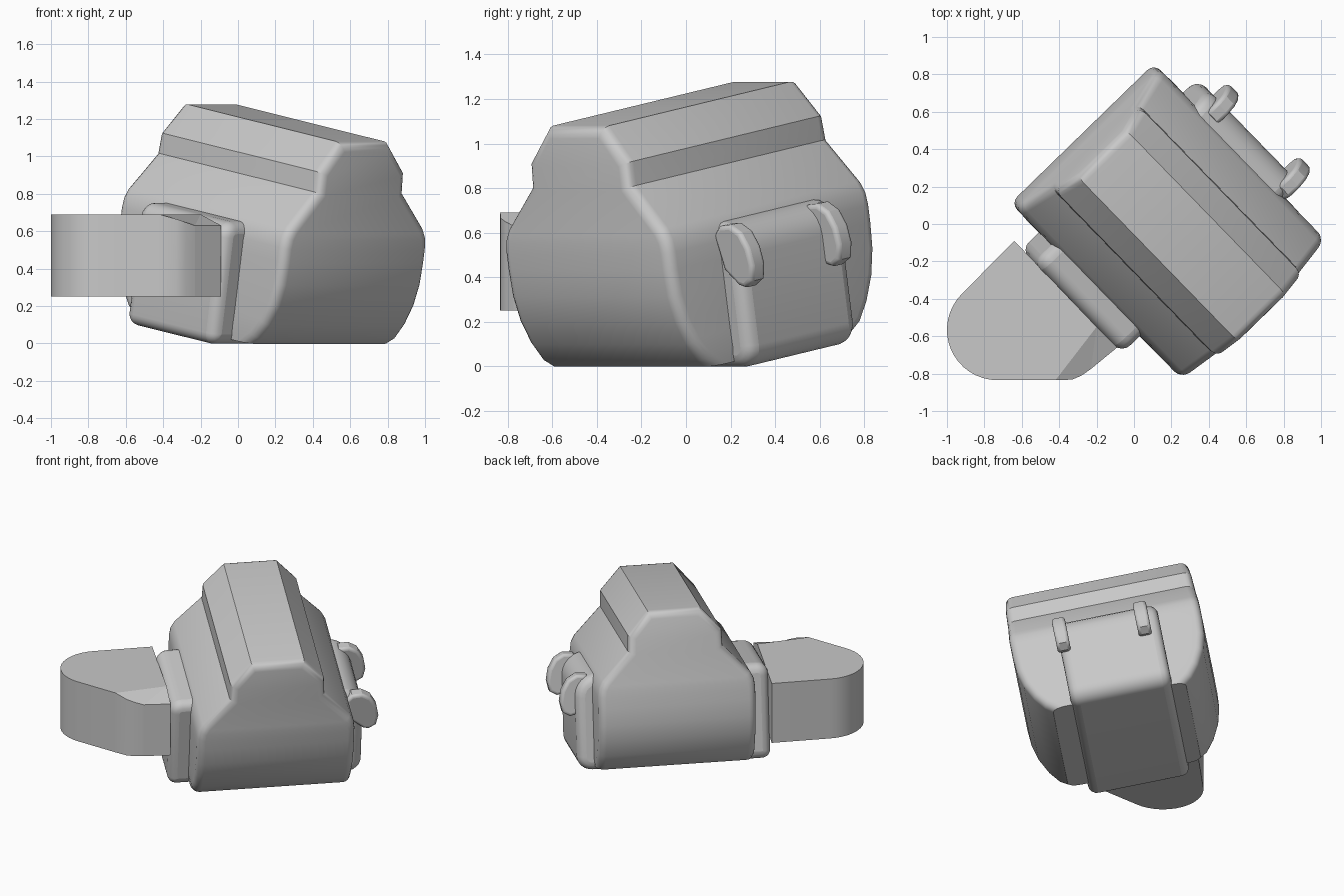
import bpy, bmesh, math
from mathutils import Matrix, Vector

cube = bpy.data.objects.get("Cube")
if cube:
    bpy.data.objects.remove(cube)

grey = bpy.data.materials.new("plain_grey")
grey.use_nodes = True
colour = (0.58, 0.58, 0.58, 1)
grey.diffuse_color = colour
grey.node_tree.nodes["Principled BSDF"].inputs["Base Color"].default_value = colour

# Housing frame: length axis turned sideways and tipped forward
TILT = Matrix.Rotation(math.radians(-45.8), 4, 'Z') @ Matrix.Rotation(math.radians(9.85), 4, 'Y')
MID = 0.14    # centre across the width
SHIFT = 0.02  # centre along the length


def finish(name, bm, matrix=Matrix(), bevel=0.0):
    bmesh.ops.recalc_face_normals(bm, faces=bm.faces)
    mesh = bpy.data.meshes.new(name)
    bm.to_mesh(mesh)
    bm.free()
    mesh.materials.append(grey)
    ob = bpy.data.objects.new(name, mesh)
    bpy.context.collection.objects.link(ob)
    ob.matrix_world = matrix
    if bevel:
        mod = ob.modifiers.new("rounding", 'BEVEL')
        mod.width, mod.segments, mod.limit_method = bevel, 4, 'ANGLE'
        mod.angle_limit = math.radians(50)
    bpy.ops.object.select_all(action='DESELECT')
    ob.select_set(True)
    bpy.context.view_layer.objects.active = ob
    bpy.ops.object.shade_smooth_by_angle(angle=math.radians(28))
    return ob


def loft(bm, rings):
    """Skin closed rings of equal length and cap both ends."""
    rows = [[bm.verts.new(p) for p in ring] for ring in rings]
    for low, high in zip(rows, rows[1:]):
        for i in range(len(low)):
            j = (i + 1) % len(low)
            bm.faces.new((low[i], low[j], high[j], high[i]))
    bm.faces.new(rows[0][::-1])
    bm.faces.new(rows[-1])
    return rows


def rounded_box(v0, v1, n0, n1, radii):
    """Rectangle outline with its own radius at each corner, from lower right round."""
    points = []
    for k, r in enumerate(radii):
        cv = v1 - r if k in (0, 1) else v0 + r
        cn = n1 - r if k in (1, 2) else n0 + r
        for i in range(7):
            t = math.radians(90 * (k - 1) + 15 * i)
            points.append((cv + r * math.cos(t), cn + r * math.sin(t)))
    return points


# Housing: stacked rectangles given as height, half length, half width
levels = [(.08, .455, .53), (.115, .505, .535), (.20, .565, .535), (.31, .615, .535),
          (.43, .643, .535), (.55, .65, .535), (.63, .65, .535), (.69, .65, .526),
          (.74, .648, .50), (.93, .64, .322), (1.04, .635, .318), (1.20, .625, .18)]
bm = bmesh.new()
rows = loft(bm, [[(SHIFT + sa * a, MID + sv * w, n) for sa, sv in ((-1, -1), (1, -1), (1, 1), (-1, 1))]
                 for n, a, w in levels])
corners = [bm.edges.get((lo[i], hi[i])) for lo, hi in zip(rows, rows[1:]) for i in range(4)]
top = rows[-1]
corners += [bm.edges.get((top[1], top[2])), bm.edges.get((top[3], top[0]))]
bmesh.ops.bevel(bm, geom=corners, offset=.05, segments=4, profile=.5, affect='EDGES')
finish("housing", bm, TILT)

# Band wrapped round the sides and underside of the housing
bm = bmesh.new()
outline = rounded_box(-.53, .785, .048, .712, (.10, .15, .08, .06))
loft(bm, [[(a, v, n) for v, n in outline] for a in (-.345, .345)])
finish("wrap_band", bm, TILT, .07)

# Two hooked tabs on the outer side of the band
hook = [(.66, .66), (.70, .70), (.77, .705), (.83, .67), (.87, .60), (.885, .52),
        (.87, .45), (.82, .42), (.78, .43), (.70, .5)]
for name, a in (("front_tab", .32), ("rear_tab", -.235)):
    bm = bmesh.new()
    loft(bm, [[(a + d, v, n) for v, n in hook] for d in (-.045, .045)])
    finish(name, bm, TILT, .02)

# Level side loop: full-height lobe, then a soft slope down to the front corner
bm = bmesh.new()
LOW, HIGH, DROP = .25, .69, .63
centre, radius = Vector((-.73, -.565)), .27
arc = [centre + radius * Vector((math.cos(t), math.sin(t)))
       for t in (math.radians(135 + 135 * i / 16) for i in range(17))]
crest, edge, corner = (-.20, -.55), (-.42, -.835), (-.23, -.775)
lobe = [(-.64, -.09)] + [tuple(p) for p in arc] + [edge, crest]
sections = [
    (lobe, [HIGH] * len(lobe)),
    ([crest, edge, (-.33, -.832), (-.28, -.81), corner], [HIGH, HIGH, .665, .648, DROP]),
    ([crest, corner, (-.09, -.66)], [HIGH, DROP, DROP]),
]
for outline, heights in sections:
    loft(bm, [[(x, y, LOW) for x, y in outline],
              [(x, y, z) for (x, y), z in zip(outline, heights)]])
bmesh.ops.remove_doubles(bm, verts=bm.verts, dist=.0005)
# Remove the hidden walls between the joined sections
walls = {}
for f in bm.faces:
    walls.setdefault(frozenset(f.verts), []).append(f)
hidden = [f for group in walls.values() if len(group) > 1 for f in group]
bmesh.ops.delete(bm, geom=hidden, context='FACES')
finish("side_loop", bm)
